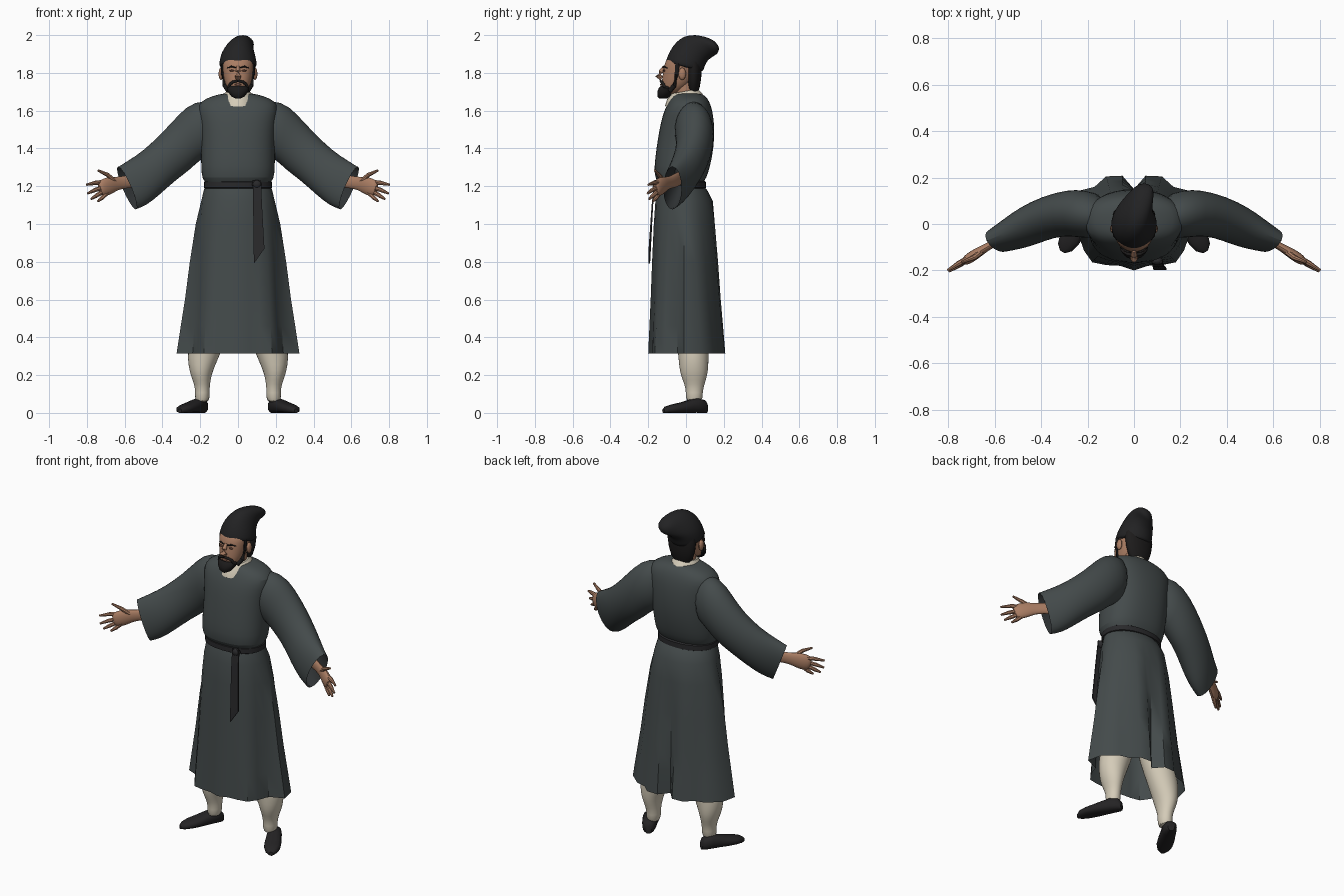
import bpy, bmesh, math
from mathutils import Vector as V

def mat(name, r, g, b):
    m = bpy.data.materials.new(name)
    m.diffuse_color = (r, g, b, 1)
    return m

ROBE = mat("robe_grey", 0.058, 0.070, 0.071)
LINING = mat("lining_dark", 0.028, 0.032, 0.034)
BELT = mat("belt_black", 0.022, 0.022, 0.024)
HAT = mat("hat_black", 0.016, 0.016, 0.017)
HAIR = mat("hair_black", 0.012, 0.011, 0.011)
SKIN = mat("skin", 0.40, 0.205, 0.125)
SHADE = mat("skin_dark", 0.20, 0.09, 0.06)
CREAM = mat("cream_cloth", 0.66, 0.60, 0.48)
SHOE = mat("shoe_black", 0.018, 0.017, 0.018)

def loft(name, rings, m, mirror=False, smooth=0, cap=(True, True)):
    """Skin a list of equal-length rings into one mesh."""
    bm = bmesh.new()
    vs = [[bm.verts.new(p) for p in r] for r in rings]
    n = len(vs[0])
    for a, b in zip(vs, vs[1:]):
        for i in range(n):
            j = (i + 1) % n
            bm.faces.new((a[i], a[j], b[j], b[i]))
    if cap[0]:
        bm.faces.new(vs[0])
    if cap[1]:
        bm.faces.new(vs[-1])
    bmesh.ops.recalc_face_normals(bm, faces=bm.faces)
    me = bpy.data.meshes.new(name)
    bm.to_mesh(me)
    bm.free()
    me.materials.append(m)
    ob = bpy.data.objects.new(name, me)
    bpy.context.collection.objects.link(ob)
    if mirror:
        ob.modifiers.new("mirror", 'MIRROR').use_mirror_merge = False
    if smooth:
        ob.modifiers.new("round", 'SUBSURF').levels = smooth
        ob.modifiers["round"].render_levels = smooth
    return ob

def power(c, e):
    return math.copysign(abs(c) ** (2 / e), c)

def flat(z, hw, yf, yb, xc=0, n=20, e=2):
    """Horizontal rounded ring between a front and a back depth."""
    out = []
    for i in range(n):
        a = math.tau * i / n
        out.append(V((xc + hw * power(math.cos(a), e),
                      (yf + yb) / 2 + (yb - yf) / 2 * power(math.sin(a), e), z)))
    return out

def span(p, q, side, n=16):
    """Tilted elliptical ring through p and q, with half-width vector side."""
    p, q, side = V(p), V(q), V(side)
    c, u = (p + q) / 2, (p - q) / 2
    return [c + u * math.cos(math.tau * i / n) + side * math.sin(math.tau * i / n) for i in range(n)]

def tube(name, pts, radii, m, flatten=1.0, mirror=True, n=10, smooth=0):
    """Tapered tube; flatten squashes it across the horizontal normal."""
    pts, rings = [V(p) for p in pts], []
    for i, p in enumerate(pts):
        d = (pts[min(i + 1, len(pts) - 1)] - pts[max(i - 1, 0)]).normalized()
        u = d.cross(V((0, 0, 1)))
        u = u.normalized() if u.length > 0.2 else V((1, 0, 0))
        w = u.cross(d).normalized()
        r = radii[i]
        rings.append([p + u * r * flatten * math.cos(math.tau * k / n) + w * r * math.sin(math.tau * k / n)
                      for k in range(n)])
    return loft(name, rings, m, mirror, smooth)

def ball(name, c, s, m, mirror=True):
    rings = [flat(c[2] + s[2] * math.sin(t), s[0] * math.cos(t), c[1] - s[1] * math.cos(t),
                  c[1] + s[1] * math.cos(t), c[0], 12) for t in (-1.5, -1, -.5, 0, .5, 1, 1.5)]
    return loft(name, rings, m, mirror)

# Robe upper body, bloused over the belt
torso = [(1.185, .165, -.135, .085), (1.222, .172, -.145, .09), (1.24, .192, -.165, .108),
         (1.30, .197, -.17, .128), (1.40, .197, -.158, .148), (1.50, .20, -.142, .152),
         (1.58, .212, -.124, .145), (1.63, .215, -.102, .132), (1.665, .175, -.082, .115),
         (1.688, .10, -.06, .09), (1.692, .06, -.04, .06)]
loft("robe_torso", [flat(*t, n=24, e=2.35) for t in torso], ROBE, smooth=1)

# Wide sleeves: top x,z / bottom x,z / depth centre / half thickness / lean of the side vector
arm = [(.10, 1.665, .12, 1.37, .03, .09, 0), (.235, 1.652, .19, 1.35, .043, .107, 0),
       (.305, 1.595, .25, 1.285, .048, .102, .1), (.40, 1.485, .33, 1.23, .033, .094, .25),
       (.50, 1.39, .42, 1.15, -.010, .088, .4), (.57, 1.345, .485, 1.095, -.045, .072, .45),
       (.635, 1.305, .54, 1.075, -.072, .055, .5)]

def sleeve_ring(a, k=1.0):
    tx, tz, bx, bz, y, th, lean = a
    c = V(((tx + bx) / 2, y, (tz + bz) / 2))
    r = span((tx, y, tz), (bx, y, bz), V((lean, 1, 0)).normalized() * th)
    return [c + (p - c) * k for p in r]

loft("sleeve", [sleeve_ring(a) for a in arm], ROBE, True, 1, (True, False))
loft("sleeve_lining", [sleeve_ring(arm[6], .985), sleeve_ring(arm[5], .86), sleeve_ring(arm[4], .6)],
     LINING, True, 0, (False, True))

# Skirt: flares from an oval waist to a pleated hem with side slits
half = [(0, -.20), (.06, -.18), (.12, -.177), (.18, -.165), (.215, -.115), (.24, -.045), (.325, -.01),
        (.305, .08), (.23, .145), (.17, .16), (.12, .205), (.05, .208), (0, .15)]
hem = half + [(-x, y) for x, y in half[-2:0:-1]]

def oval(hw, yf, yb):
    out = []
    for i in range(len(hem)):
        a = -math.pi / 2 + math.tau * i / len(hem)
        out.append((hw * math.cos(a), (yf + yb) / 2 + (yb - yf) / 2 * math.sin(a)))
    return out

hip = oval(.195, -.162, .142)
skirt = [[V((x, y, 1.205)) for x, y in oval(.172, -.14, .092)],
         [V((x, y, 1.175)) for x, y in oval(.182, -.15, .115)]]
for z, t in ((1.12, 0), (1.0, .22), (.8, .46), (.6, .66), (.46, .83), (.315, 1)):
    skirt.append([V((a[0] + (b[0] - a[0]) * t, a[1] + (b[1] - a[1]) * t, z)) for a, b in zip(hip, hem)])
loft("robe_skirt", skirt, ROBE, cap=(True, False))

# Belt, knot and hanging end
loft("belt", [flat(z, w, -w + .028, w - .075, n=28, e=2.2)
              for z, w in ((1.188, .174), (1.192, .181), (1.222, .181), (1.227, .174))], BELT)
ball("belt_knot", (.10, -.16, 1.21), (.026, .018, .024), BELT, False)
loft("belt_end", [[V((x0, y, z0)), V((x1, y, z1)), V((x1, y + .008, z1)), V((x0, y + .008, z0))]
                  for x0, z0, x1, z1, y in ((.078, 1.23, .122, 1.23, -.168), (.08, 1.1, .127, 1.1, -.182),
                                            (.084, .79, .14, .87, -.198))], BELT)

# Trousers and shoes
legs = [(.62, .10, .095, -.08, .12), (.45, .14, .10, -.06, .125), (.33, .178, .093, -.045, .122),
        (.25, .192, .072, -.038, .12), (.20, .196, .056, -.03, .115), (.15, .190, .042, -.008, .098),
        (.11, .188, .038, .0, .088), (.05, .19, .041, -.004, .09)]
loft("trouser_leg", [flat(z, w, f, b, x, 16) for z, x, w, f, b in legs], CREAM, True, 1)
heel, along, across = V((.18, .108, 0)), V((.49, -.87, 0)), V((.87, .49, 0))
shoe = []
for s, w, h in ((0, .018, .05), (.015, .034, .068), (.06, .041, .078), (.10, .043, .07), (.15, .047, .056),
                (.20, .046, .046), (.24, .034, .036), (.262, .012, .022)):
    shoe.append([heel + along * s + across * w * power(math.cos(a), 2.6)
                 + V((0, 0, h / 2 + h / 2 * power(math.sin(a), 2.6)))
                 for a in (math.tau * i / 14 for i in range(14))])
loft("shoe", shoe, SHOE, True)

# Forearm, palm and fingers
tube("forearm_and_palm", [(.46, -.02, 1.25), (.56, -.06, 1.228), (.62, -.092, 1.218), (.655, -.112, 1.212),
                          (.69, -.135, 1.20), (.72, -.155, 1.188), (.735, -.165, 1.183)],
     [.042, .038, .032, .042, .05, .047, .03], SKIN, .48, n=12, smooth=1)
fingers = {"index_finger": ((.70, -.14, 1.222), (.755, -.17, 1.218), (.802, -.20, 1.208)),
           "middle_finger": ((.705, -.145, 1.197), (.757, -.178, 1.18), (.796, -.203, 1.162)),
           "ring_finger": ((.705, -.145, 1.178), (.75, -.175, 1.15), (.778, -.195, 1.132)),
           "little_finger": ((.69, -.14, 1.168), (.72, -.158, 1.138), (.742, -.175, 1.12)),
           "thumb": ((.65, -.115, 1.225), (.69, -.145, 1.26), (.742, -.165, 1.284))}
for name, path in fingers.items():
    tube(name, path, [.013, .0115, .006], SKIN, n=8)

# Neck, collar and head
loft("neck", [flat(1.62, .055, -.055, .055), flat(1.78, .052, -.06, .05)], SKIN)
loft("collar", [span((0, -.112, 1.622), (0, .092, 1.682), (.09, 0, 0), 20),
                span((0, -.10, 1.66), (0, .078, 1.70), (.08, 0, 0), 20),
                span((0, -.075, 1.69), (0, .062, 1.715), (.062, 0, 0), 20)], CREAM)
head = [(1.685, .025, -.122, -.06), (1.705, .05, -.13, -.02), (1.74, .069, -.13, .03),
        (1.78, .079, -.126, .052), (1.82, .084, -.12, .06), (1.86, .088, -.112, .065), (1.90, .075, -.085, .06)]
loft("head", [flat(*h, n=20, e=2.2) for h in head], SKIN, smooth=1)
tube("nose", [(0, -.115, 1.832), (0, -.134, 1.805), (0, -.147, 1.785), (0, -.128, 1.77)],
     [.009, .013, .017, .013], SKIN, mirror=False)
ball("ear", (.09, -.02, 1.795), (.013, .02, .033), SKIN)
ball("eye", (.032, -.1155, 1.812), (.014, .006, .005), SHADE)
tube("eyebrow", [(.012, -.122, 1.828), (.034, -.117, 1.834), (.058, -.10, 1.826)], [.003, .005, .002], HAIR)
ball("lips", (0, -.131, 1.738), (.018, .007, .006), SHADE, False)

# Hair at the nape, sideburns, beard and moustache
loft("back_hair", [flat(z, w, f, b) for z, w, f, b in
                   ((1.695, .045, .02, .06), (1.72, .068, .005, .072), (1.77, .084, 0, .08),
                    (1.83, .092, -.005, .085), (1.86, .088, 0, .08))], HAIR)
tube("sideburn", [(.083, -.045, 1.85), (.081, -.05, 1.79), (.072, -.06, 1.735), (.052, -.085, 1.705)],
     [.012, .011, .013, .014], HAIR, .7)
loft("beard", [flat(z, w, f, b) for z, w, f, b in
               ((1.664, .014, -.142, -.10), (1.676, .036, -.152, -.085), (1.70, .053, -.152, -.065),
                (1.72, .060, -.144, -.06), (1.731, .052, -.134, -.06))], HAIR)
tube("moustache", [(.002, -.134, 1.757), (.025, -.13, 1.753), (.043, -.119, 1.74), (.05, -.112, 1.722)],
     [.006, .008, .008, .008], HAIR)

# Soft cap with its crown flopping backward: front y,z / back y,z / x / half-width
cap = [(-.104, 1.853, .088, 1.803, 0, .096), (-.108, 1.862, .094, 1.815, 0, .101),
       (-.097, 1.895, .105, 1.848, 0, .098), (-.072, 1.942, .118, 1.868, 0, .088),
       (-.032, 1.985, .138, 1.882, .008, .073), (.02, 2.004, .155, 1.893, .02, .060),
       (.08, 1.998, .168, 1.902, .034, .052), (.132, 1.982, .175, 1.92, .043, .04),
       (.158, 1.962, .174, 1.94, .046, .015)]
loft("cap", [span((x, fy, fz), (x, by, bz), (w, 0, 0), 20) for fy, fz, by, bz, x, w in cap], HAT, smooth=1)

# Smooth shading with kept creases
bpy.ops.object.select_all(action='SELECT')
bpy.context.view_layer.objects.active = bpy.data.objects["robe_torso"]
bpy.ops.object.shade_smooth_by_angle(angle=math.radians(40))
